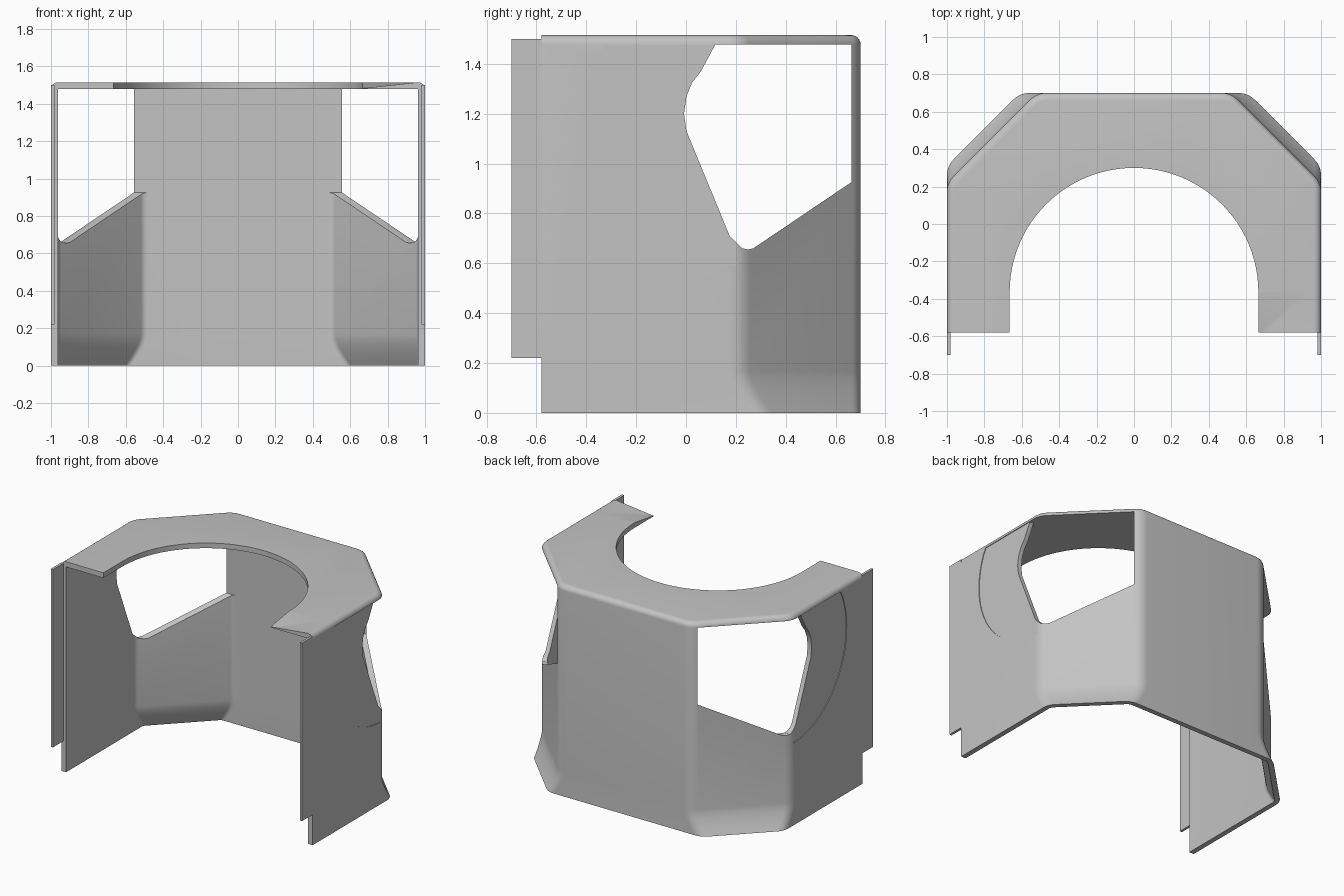
import bpy, bmesh, math
from mathutils import Vector

cube = bpy.data.objects.get("Cube")
if cube:
    bpy.data.objects.remove(cube, do_unlink=True)

grey = bpy.data.materials.new("light_grey")
grey.use_nodes = True
COLOUR = (0.55, 0.55, 0.55, 1)
grey.diffuse_color = COLOUR
grey.node_tree.nodes["Principled BSDF"].inputs["Base Color"].default_value = COLOUR

WALL, HEIGHT, FRONT = 0.037, 1.515, -0.58
CEILING = HEIGHT - WALL


def add_object(name, bm):
    bmesh.ops.recalc_face_normals(bm, faces=bm.faces)
    mesh = bpy.data.meshes.new(name)
    bm.to_mesh(mesh)
    bm.free()
    mesh.materials.append(grey)
    obj = bpy.data.objects.new(name, mesh)
    bpy.context.collection.objects.link(obj)
    return obj


def loft(name, rings):
    """Closed solid through rings that have equal point counts."""
    bm = bmesh.new()
    loops = [[bm.verts.new(p) for p in ring] for ring in rings]
    n = len(loops[0])
    for low, high in zip(loops, loops[1:]):
        for i in range(n):
            j = (i + 1) % n
            bm.faces.new((low[i], low[j], high[j], high[i]))
    bm.faces.new(loops[0][::-1])
    bm.faces.new(loops[-1])
    return add_object(name, bm)


def fillet(before, corner, after, size, steps=6):
    """Rounded corner running from one edge to the next."""
    a = corner + (before - corner).normalized() * size
    b = corner + (after - corner).normalized() * size
    ts = [i / steps for i in range(steps + 1)]
    return [a * (1 - t) ** 2 + corner * 2 * t * (1 - t) + b * t ** 2 for t in ts]


def outline(z, inset, flare, front, size):
    """Chamfered U outline; flare pushes the diagonal sides outwards."""
    x, y = 1 - inset, 0.7 - inset
    diagonal = 1.22 + flare - inset * math.sqrt(2)
    start, end = Vector((x, front)), Vector((0, y))
    a, b = Vector((x, diagonal - x)), Vector((diagonal - y, y))
    half = [start] + fillet(start, a, b, size) + fillet(a, b, end, size)
    ring = half + [Vector((-p.x, p.y)) for p in reversed(half)]
    return [(p.x, p.y, z) for p in ring]


def flare_at(z):
    return 0.09 * max(0, 1 - z / 0.17) ** 1.5


def cut(target, cutter):
    mod = target.modifiers.new("cut", "BOOLEAN")
    mod.operation, mod.solver, mod.object = "DIFFERENCE", "EXACT", cutter
    bpy.context.view_layer.objects.active = target
    bpy.ops.object.modifier_apply(modifier=mod.name)
    bpy.data.objects.remove(cutter, do_unlink=True)


# Outer body: flared foot, straight walls, rounded top rim
foot = [0.17 * i / 6 for i in range(7)]
rings = [outline(z, 0, flare_at(z), FRONT, 0.05) for z in foot]
for i in range(7):
    a = math.pi / 2 * i / 6
    rings.append(outline(CEILING + WALL * math.sin(a),
                         WALL * (1 - math.cos(a)), 0, FRONT, 0.05))
shell = loft("shell", rings)

# Hollow inside, open at the front and below
levels = [-0.1] + foot + [CEILING]
cut(shell, loft("hollow", [outline(z, WALL, flare_at(max(z, 0)), -0.9, 0.02)
                           for z in levels]))

# Arched opening in the top plate
R, CY = 0.665, -0.365
arch = [(R, -0.9)] + [(R * math.cos(math.pi * i / 48), CY + R * math.sin(math.pi * i / 48))
                      for i in range(49)] + [(-R, -0.9)]
cut(shell, loft("arch", [[(x, y, z) for x, y in arch] for z in (1.4, 1.6)]))

# Shallow round recess on each side wall
for side in (-1, 1):
    disc = [(0.21 + 0.61 * math.cos(math.tau * i / 64), 1.2 + 0.61 * math.sin(math.tau * i / 64))
            for i in range(64)]
    disc = [(min(y, 0.2), min(z, CEILING)) for y, z in disc if y < 0.25]
    cut(shell, loft("recess", [[(side * x, y, z) for y, z in disc] for x in (0.995, 1.2)]))

# Windows through both sides
window = [(0.118, CEILING), (0.06, 1.37), (0.025, 1.325), (0.002, 1.27), (-0.008, 1.2),
          (0.002, 1.13), (0.175, 0.71), (0.225, 0.66), (0.25, 0.655), (0.27, 0.66),
          (0.663, 0.925), (0.663, CEILING)]
cut(shell, loft("window", [[(x, y, z) for y, z in window] for x in (-1.2, 1.2)]))

# Sunken front corner of the top plate on one side
bm = bmesh.new()
for p in ((0.66, -0.36, 1.516), (0.95, -0.35, 1.516), (0.66, -0.585, 1.482),
          (0.97, -0.585, 1.516), (0.66, -0.585, 1.516)):
    bm.verts.new(p)
bmesh.ops.convex_hull(bm, input=bm.verts)
cut(shell, add_object("corner_dip", bm))

# Thin front lips on both side walls
lips = []
for side, name in ((-1, "right_lip"), (1, "left_lip")):
    rect = [(0.982, -0.7), (1, -0.7), (1, FRONT), (0.982, FRONT)]
    lips.append(loft(name, [[(side * x, y, z) for x, y in rect] for z in (0.22, 1.5)]))

# Smooth shading with crisp edges
bpy.ops.object.select_all(action="DESELECT")
shell.select_set(True)
bpy.context.view_layer.objects.active = shell
bpy.ops.object.shade_smooth_by_angle(angle=math.radians(30))
